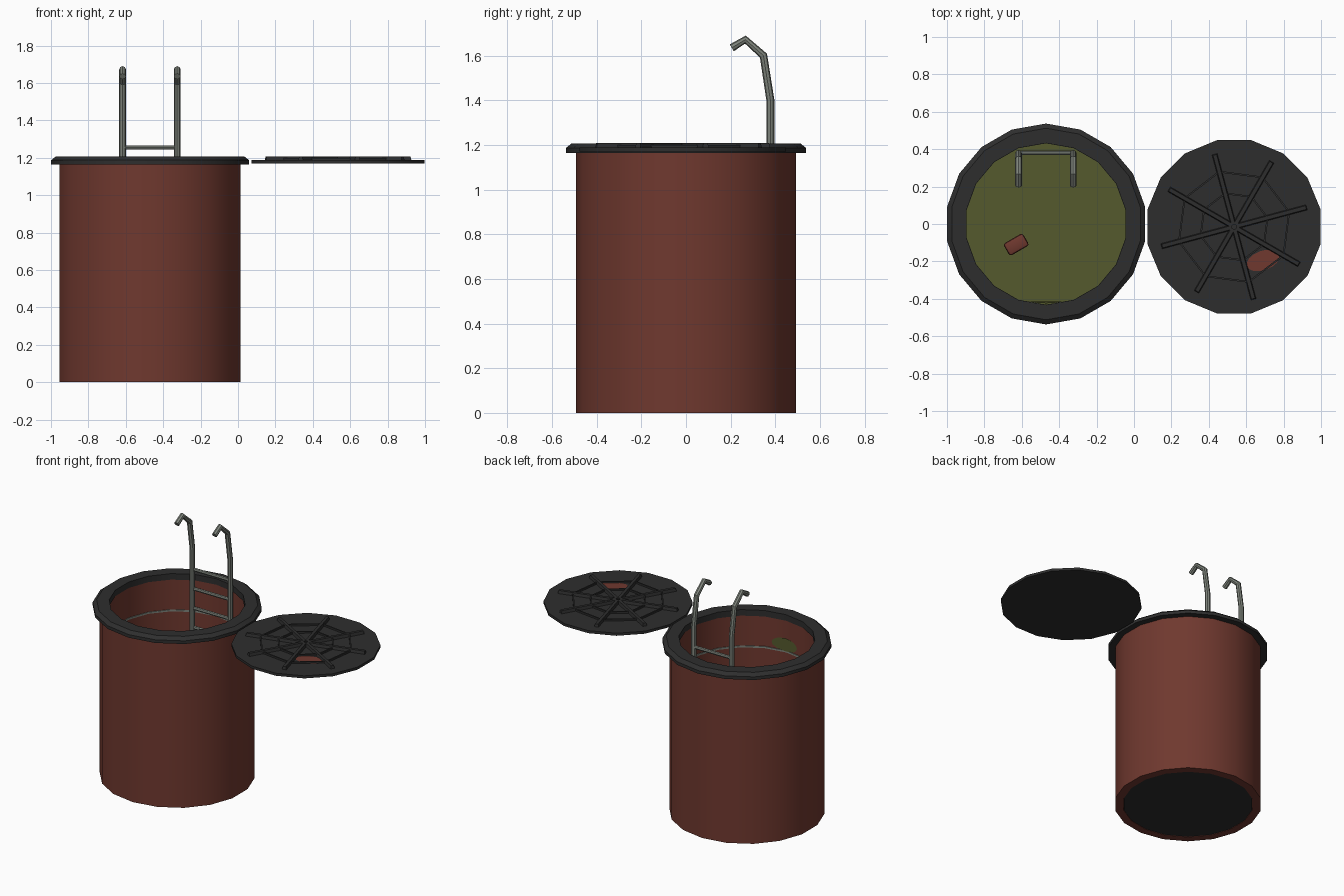
import bpy, bmesh
from math import sin, cos, pi, radians
from mathutils import Vector, Matrix

cube = bpy.data.objects.get("Cube")
if cube:
    bpy.data.objects.remove(cube, do_unlink=True)


def material(name, rgb):
    m = bpy.data.materials.new(name)
    m.use_nodes = True
    m.diffuse_color = (*rgb, 1)
    m.node_tree.nodes["Principled BSDF"].inputs["Base Color"].default_value = (*rgb, 1)
    return m


RUST = material("rust_red", (0.16, 0.04, 0.028))
DARK = material("dark_grey", (0.027, 0.027, 0.027))
OLIVE = material("olive_liquid", (0.09, 0.1, 0.026))
STEEL = material("grey_steel", (0.21, 0.23, 0.2))

TANK = Vector((-0.47, 0, 0))
LID = Vector((0.535, -0.015, 0))


def finish(name, bm, mat, origin=(0, 0, 0), smooth=True):
    bmesh.ops.recalc_face_normals(bm, faces=bm.faces)
    mesh = bpy.data.meshes.new(name)
    bm.to_mesh(mesh)
    bm.free()
    mesh.materials.append(mat)
    ob = bpy.data.objects.new(name, mesh)
    ob.location = origin
    bpy.context.collection.objects.link(ob)
    if smooth:
        bpy.ops.object.select_all(action='DESELECT')
        ob.select_set(True)
        bpy.context.view_layer.objects.active = ob
        bpy.ops.object.shade_smooth_by_angle(angle=radians(30))
    return ob


def lathe(name, profile, sides, start, mat, origin, smooth=True):
    """Closed ring swept from a (radius, z) loop."""
    bm = bmesh.new()
    rings = []
    for i in range(sides):
        a = radians(start) + 2 * pi * i / sides
        rings.append([bm.verts.new((r * cos(a), r * sin(a), z)) for r, z in profile])
    n = len(profile)
    for i in range(sides):
        a, b = rings[i], rings[(i + 1) % sides]
        for j in range(n):
            k = (j + 1) % n
            bm.faces.new((a[j], b[j], b[k], a[k]))
    return finish(name, bm, mat, origin, smooth)


def disc(name, r, z, height, sides, start, mat, origin):
    bm = bmesh.new()
    bmesh.ops.create_cone(bm, cap_ends=True, segments=sides, radius1=r, radius2=r, depth=height,
                          matrix=Matrix.Translation((0, 0, z + height / 2)) @ Matrix.Rotation(radians(start), 4, 'Z'))
    return finish(name, bm, mat, origin)


def tube(name, points, radius, mat, origin=(0, 0, 0), sides=8):
    """Round pipe following points that share one x, or one straight run along x."""
    bm = bmesh.new()
    pts = [Vector(p) for p in points]
    rings = []
    for i, p in enumerate(pts):
        before = (p - pts[i - 1]).normalized() if i else Vector()
        after = (pts[i + 1] - p).normalized() if i < len(pts) - 1 else Vector()
        t = (before + after).normalized()
        u = Vector((0, 1, 0)) if abs(t.x) > 0.9 else Vector((1, 0, 0))
        v = t.cross(u)
        rings.append([bm.verts.new(p + radius * (u * cos(2 * pi * k / sides) + v * sin(2 * pi * k / sides)))
                      for k in range(sides)])
    for a, b in zip(rings, rings[1:]):
        for k in range(sides):
            m = (k + 1) % sides
            bm.faces.new((a[k], a[m], b[m], b[k]))
    bm.faces.new(rings[0])
    bm.faces.new(rings[-1])
    return finish(name, bm, mat, origin)


# Tank body: wall, floor, liquid and inner hoop
lathe("tank_wall", [(0.492, 0), (0.492, 1.18), (0.436, 1.18), (0.436, 0)], 18, 90, RUST, TANK)
disc("tank_floor", 0.435, 0.002, 0.02, 18, 0, DARK, TANK)
disc("liquid", 0.435, 0.3, 0.02, 18, 0, OLIVE, TANK)
lathe("inner_hoop", [(0.437, 0.944), (0.437, 0.956), (0.431, 0.956), (0.431, 0.944)], 18, 90, STEEL, TANK)

# Rim with bevelled outer edge
lathe("tank_rim", [(0.432, 1.165), (0.537, 1.165), (0.537, 1.187), (0.512, 1.207), (0.432, 1.207)],
      18, 90, DARK, TANK)

# Stain on the inside of the front wall
bm = bmesh.new()
outline = []
for i in range(16):
    t = 2 * pi * i / 16
    a = -pi / 2 + 0.1 * cos(t) / 0.43
    outline.append(bm.verts.new((0.424 * cos(a), 0.424 * sin(a), 1.0 + 0.045 * sin(t))))
bm.faces.new(outline)
finish("wall_stain", bm, OLIVE, TANK)

# Small floating block
bm = bmesh.new()
bmesh.ops.create_cube(bm, size=1, matrix=Matrix.Diagonal((0.12, 0.075, 0.075, 1)))
bmesh.ops.bevel(bm, geom=bm.edges[:], offset=0.014, segments=2, affect='EDGES', profile=0.5)
block = finish("floating_block", bm, RUST, (-0.63, -0.11, 0.335))
block.rotation_euler.z = radians(30)

# Ladder: two hooked rails and evenly spaced rungs
hook = [(0.378, 0.1), (0.378, 1.4), (0.347, 1.6), (0.266, 1.672), (0.205, 1.635)]
for side, x in (("right", -0.617), ("left", -0.325)):
    tube("ladder_rail_" + side, [(x, y, z) for y, z in hook], 0.018, STEEL)
for i in range(8):
    z = 1.255 - 0.135 * i
    tube("ladder_rung_%d" % (i + 1), [(-0.617, 0.38, z), (-0.325, 0.38, z)], 0.012, STEEL)

# Lid plate lying beside the tank
disc("lid_plate", 0.472, 1.17, 0.018, 16, 11.25, DARK, LID)

# Raised spokes, narrower on top
bm = bmesh.new()
for k in range(8):
    turn = Matrix.Rotation(radians(15 + 45 * k), 4, 'Z')
    geom = bmesh.ops.create_cube(bm, size=1)
    for v in geom["verts"]:
        top = v.co.z > 0
        half = 0.010 if top else 0.015
        x = (0.398 if top else 0.402) if v.co.x > 0 else 0.012
        v.co = turn @ Vector((x, half if v.co.y > 0 else -half, 1.208 if top else 1.186))
finish("lid_spokes", bm, DARK, LID, smooth=False)

# Thin octagonal ribs between the spokes
for name, r in (("lid_inner_rib", 0.19), ("lid_outer_rib", 0.31)):
    lathe(name, [(r, 1.186), (r, 1.2), (r - 0.01, 1.2), (r - 0.01, 1.186)], 8, 15, DARK, LID, smooth=False)

# Rust patch on the lid
bm = bmesh.new()
turn = Matrix.Rotation(radians(20), 3, 'Z')
top = [bm.verts.new(turn @ Vector((0.092 * cos(2 * pi * i / 16), 0.052 * sin(2 * pi * i / 16), 0)))
       for i in range(16)]
bm.faces.new(top)
finish("lid_rust_patch", bm, RUST, (0.69, -0.195, 1.191))
